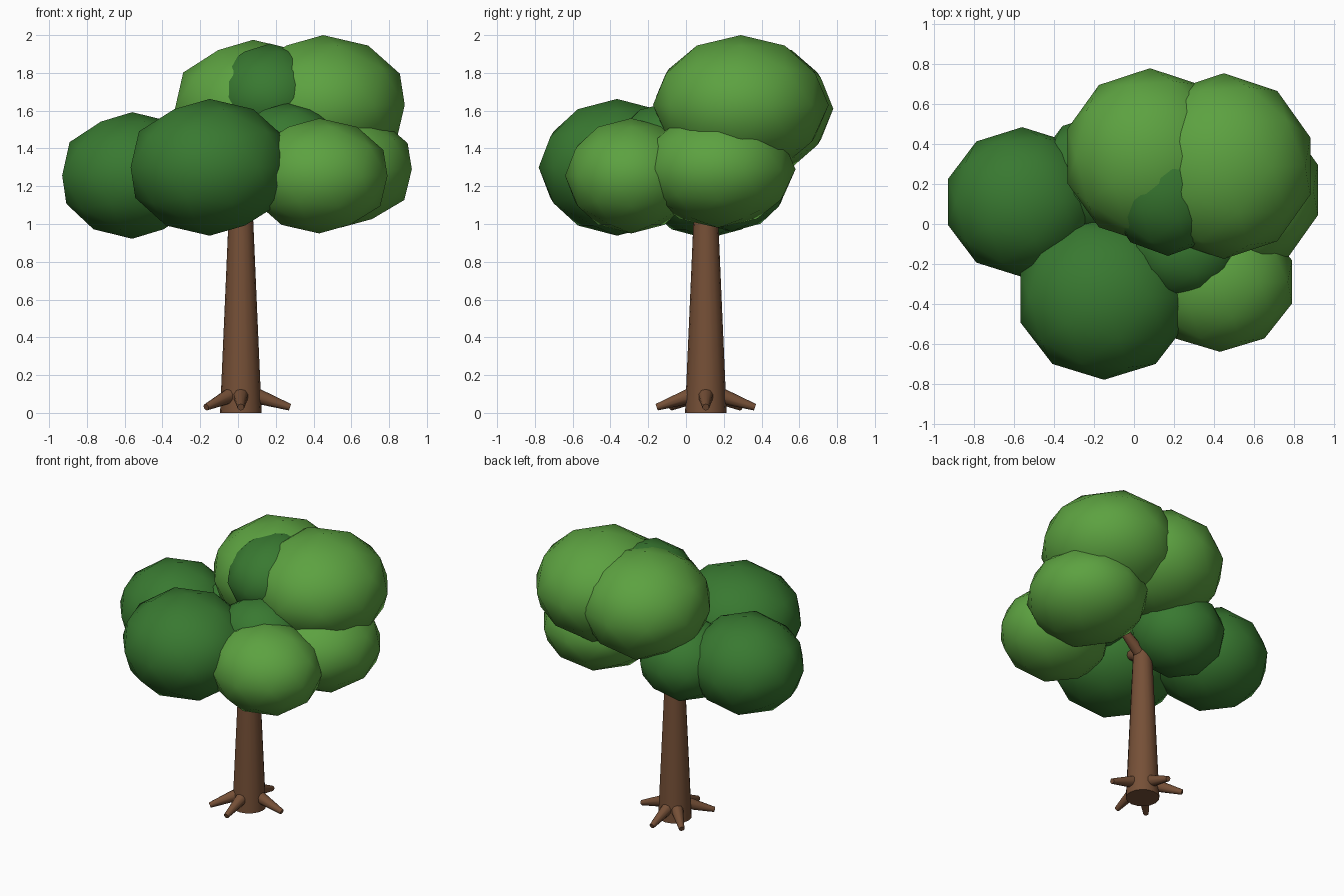
import bpy, math
from mathutils import Vector

cube = bpy.data.objects.get("Cube")
if cube:
    bpy.data.objects.remove(cube, do_unlink=True)


def material(name, rgb):
    m = bpy.data.materials.new(name)
    m.use_nodes = True
    color = (*rgb, 1.0)
    m.diffuse_color = color
    m.node_tree.nodes["Principled BSDF"].inputs["Base Color"].default_value = color
    return m


bark = material("bark_brown", (0.18, 0.08, 0.038))
dark = material("dark_leaf_green", (0.04, 0.19, 0.03))
light = material("light_leaf_green", (0.108, 0.36, 0.052))


def taper(name, start, end, r1, r2, sides):
    """Tapered round limb running from start to end."""
    start, end = Vector(start), Vector(end)
    axis = end - start
    bpy.ops.mesh.primitive_cone_add(vertices=sides, radius1=r1, radius2=r2,
                                    depth=axis.length, location=(start + end) / 2)
    ob = bpy.context.object
    ob.rotation_euler = axis.to_track_quat('Z', 'Y').to_euler()
    ob.name = name
    ob.data.materials.append(bark)
    bpy.ops.object.shade_smooth_by_angle(angle=math.radians(40))
    return ob


def foliage(name, center, radii, mat):
    """Chunky, smooth-shaded leaf clump."""
    bpy.ops.mesh.primitive_ico_sphere_add(subdivisions=2, radius=1, location=center)
    ob = bpy.context.object
    ob.name = name
    ob.scale = radii
    ob.data.materials.append(mat)
    bpy.ops.object.shade_smooth()


# Trunk
cx, cy = 0.015, 0.105
taper("trunk", (cx, cy, 0), (cx, cy, 1.1), 0.11, 0.062, 16)

# Roots fanning out around the base, with a gap on one side
for i, deg in enumerate((0, 90, 135, -135, -90)):
    d = Vector((math.cos(math.radians(deg)), math.sin(math.radians(deg)), 0))
    base = Vector((cx, cy, 0))
    taper(f"root_{i + 1}", base + d * 0.06 + Vector((0, 0, 0.098)),
          base + d * 0.26 + Vector((0, 0, 0.03)), 0.044, 0.018, 10)

# Branches reaching into the crown
for i, tip in enumerate(((0.12, 0.14, 1.45), (0.22, 0.13, 1.2), (-0.25, 0.1, 1.25), (-0.05, -0.2, 1.25))):
    taper(f"branch_{i + 1}", (cx, cy, 1.06), tip, 0.045, 0.028, 10)

# Crown
foliage("left_clump", (-0.56, 0.11, 1.257), (0.39, 0.375, 0.335), dark)
foliage("front_clump", (-0.15, -0.365, 1.30), (0.44, 0.415, 0.362), dark)
foliage("back_low_clump", (-0.17, 0.24, 1.24), (0.32, 0.31, 0.28), dark)
foliage("inner_front_clump", (0.26, -0.11, 1.40), (0.29, 0.27, 0.24), dark)
foliage("inner_top_clump", (0.17, 0.20, 1.67), (0.32, 0.36, 0.285), dark)
foliage("top_back_clump", (0.08, 0.34, 1.61), (0.435, 0.44, 0.365), light)
foliage("top_side_clump", (0.45, 0.29, 1.63), (0.455, 0.465, 0.37), light)
foliage("right_clump", (0.54, 0.17, 1.29), (0.40, 0.41, 0.31), light)
foliage("front_right_clump", (0.43, -0.29, 1.255), (0.38, 0.35, 0.305), light)
